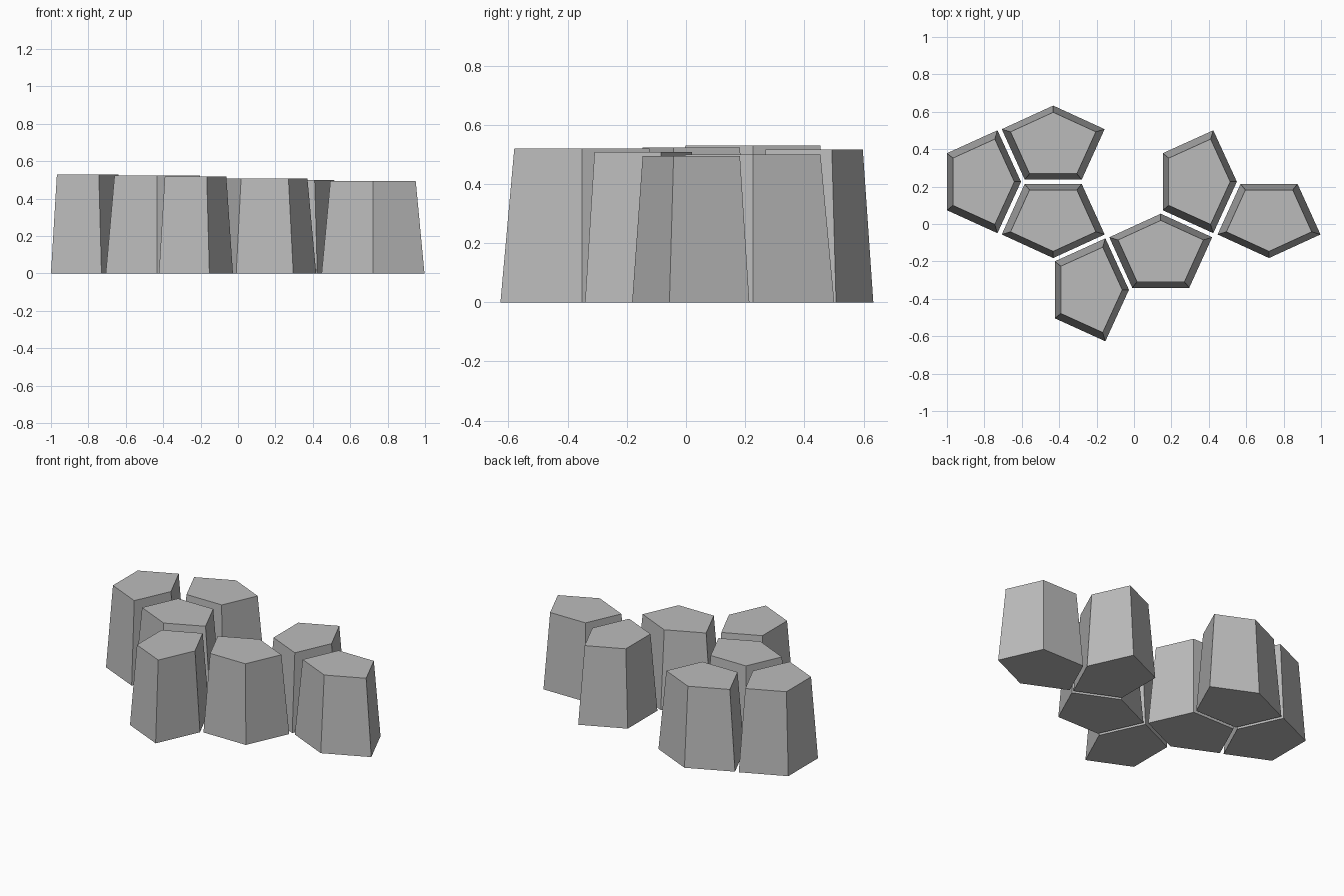
import bpy
import bmesh
from math import pi, cos, sin

cube = bpy.data.objects.get("Cube")
if cube:
    bpy.data.objects.remove(cube, do_unlink=True)

# Stone colour
stone = bpy.data.materials.new("grey_stone")
stone.use_nodes = True
GREY = (0.5, 0.5, 0.5, 1)
stone.diffuse_color = GREY
stone.node_tree.nodes["Principled BSDF"].inputs["Base Color"].default_value = GREY

# Pentagon with its flat edge below and its point up, around its inner centre
CENTRE = 0.187
PENTAGON = [(-0.1525, -CENTRE), (0.1525, -CENTRE), (0.275, 0.27 - CENTRE),
            (0, 0.396 - CENTRE), (-0.275, 0.27 - CENTRE)]
TAPER = 0.83
UP, DOWN, RIGHT = 0, pi, -pi / 2


def column(name, x, y, turn, height):
    """Tapered five-sided column; x, y is the middle of the flat base edge."""
    cx, cy = x - CENTRE * sin(turn), y + CENTRE * cos(turn)
    bm = bmesh.new()

    def ring(scale, z):
        return [bm.verts.new((cx + scale * (px * cos(turn) - py * sin(turn)),
                              cy + scale * (px * sin(turn) + py * cos(turn)), z))
                for px, py in PENTAGON]

    low, high = ring(1, 0), ring(TAPER, height)
    bm.faces.new(low[::-1])
    bm.faces.new(high)
    for i in range(5):
        j = (i + 1) % 5
        bm.faces.new((low[i], low[j], high[j], high[i]))
    mesh = bpy.data.meshes.new(name)
    bm.to_mesh(mesh)
    bm.free()
    mesh.materials.append(stone)
    bpy.context.collection.objects.link(bpy.data.objects.new(name, mesh))


# Columns interlock as a pentagonal paving pattern
column("far_right_column", -1.0, 0.226, RIGHT, 0.53)
column("back_column", -0.432, 0.237, UP, 0.516)
column("inner_right_column", -0.432, 0.214, DOWN, 0.523)
column("front_column", -0.423, -0.352, RIGHT, 0.519)
column("middle_column", 0.143, -0.341, UP, 0.508)
column("inner_left_column", 0.154, 0.226, RIGHT, 0.5)
column("far_left_column", 0.722, 0.214, DOWN, 0.494)
